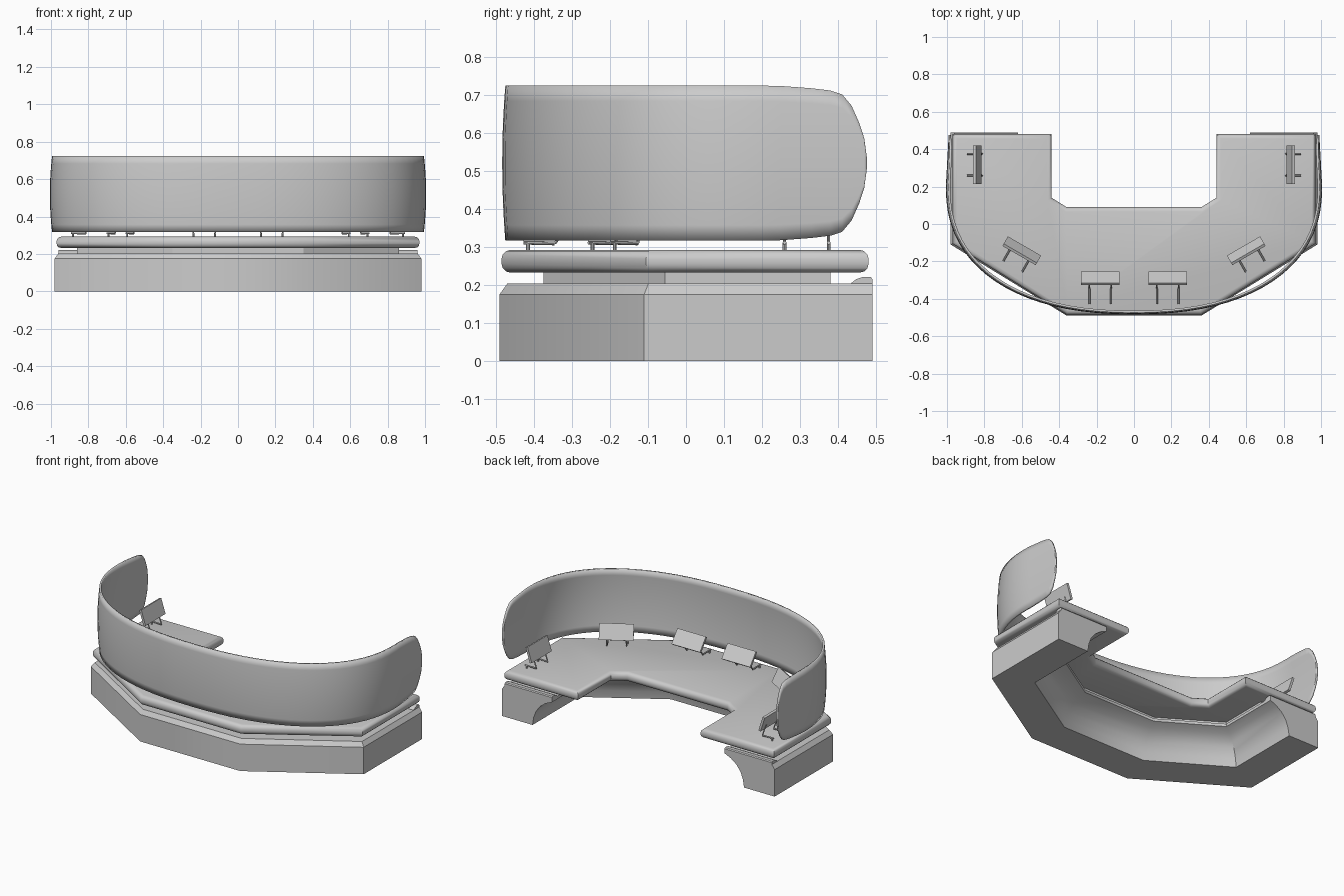
import bpy, bmesh, math
from mathutils import Vector, Matrix

if "Cube" in bpy.data.objects:
    bpy.data.objects.remove(bpy.data.objects["Cube"])

OUTER = [(-.98, .49), (-.98, -.11), (-.36, -.49), (.36, -.49), (.98, -.11), (.98, .49)]


def finish(bm, name, smooth=None):
    bmesh.ops.recalc_face_normals(bm, faces=bm.faces)
    me = bpy.data.meshes.new(name)
    bm.to_mesh(me)
    bm.free()
    ob = bpy.data.objects.new(name, me)
    bpy.context.collection.objects.link(ob)
    if smooth:
        bpy.ops.object.select_all(action='DESELECT')
        ob.select_set(True)
        bpy.context.view_layer.objects.active = ob
        bpy.ops.object.shade_smooth_by_angle(angle=math.radians(smooth))
    return ob


def offset(path, d):
    """Move an open path inward (to its left) by d with mitred corners."""
    pts = [Vector(p) for p in path]
    dirs = [(b - a).normalized() for a, b in zip(pts, pts[1:])]
    nrm = [Vector((-v.y, v.x)) for v in dirs]
    out = []
    for i, p in enumerate(pts):
        a, b = nrm[max(i - 1, 0)], nrm[min(i, len(nrm) - 1)]
        m = (a + b).normalized()
        out.append(p + m * (d / m.dot(a)))
    return out


def sweep(name, path, profile, smooth=None):
    """Sweep a closed (inset, height) profile along the path."""
    bm = bmesh.new()
    rails = [[bm.verts.new((p.x, p.y, z)) for p in offset(path, d)] for d, z in profile]
    n = len(rails)
    for i in range(n):
        a, b = rails[i], rails[(i + 1) % n]
        for k in range(len(path) - 1):
            bm.faces.new((a[k], a[k + 1], b[k + 1], b[k]))
    bm.faces.new([r[0] for r in rails])
    bm.faces.new([r[-1] for r in rails])
    return finish(bm, name, smooth)


def prism(name, pts, vec, bevel=0, smooth=None):
    """Extrude a polygon along vec, optionally rounding the rims."""
    bm = bmesh.new()
    f = bm.faces.new([bm.verts.new(p) for p in pts])
    r = bmesh.ops.extrude_face_region(bm, geom=[f])
    bmesh.ops.translate(bm, vec=vec, verts=[v for v in r['geom'] if isinstance(v, bmesh.types.BMVert)])
    if bevel:
        v = Vector(vec).normalized()
        rims = [e for e in bm.edges
                if abs((e.verts[0].co - e.verts[1].co).normalized().dot(v)) < .5]
        bmesh.ops.bevel(bm, geom=rims, offset=bevel, segments=3, profile=.5, affect='EDGES')
    return finish(bm, name, smooth)


# base with chamfered outer top and coved inner side
sweep("base", OUTER, [(0, 0), (0, .175), (.02, .203), (.36, .203), (.36, .185), (.315, .165),
                      (.275, .135), (.245, .095), (.228, .05), (.22, 0)], 35)

# raised lip at each arm end
for s in (-1, 1):
    prism("end_lip", [(s * .62, y, z) for y, z in
                      [(.425, .19), (.432, .203), (.447, .215), (.465, .221), (.485, .221), (.49, .215), (.49, .19)]],
          (s * .34, 0, 0), smooth=35)

# recessed plinth between base and counter
plinth = [(-.86, .38), (-.86, -.055), (-.35, -.375), (.35, -.375), (.86, -.055), (.86, .38)]
sweep("plinth", plinth, [(0, .2), (0, .235), (.22, .235), (.22, .2)])

# counter top with rounded rim
half = [(.36, .09), (.44, .14), (.44, .48), (.97, .48), (.97, -.105), (.36, -.485)]
outline = half + [(-x, y) for x, y in reversed(half)]
prism("counter_top", [(x, y, .232) for x, y in outline], (0, 0, .06), .024, 50)


# curved screen wall with rounded ends
def wall_column(x, y, h):
    col = []
    for i in range(11):
        dz = h * (i / 5 - 1)
        k = 1 - .012 * (dz / .203) ** 2
        col.append((x * k, .2 + (y - .2) * (k if y < .2 else 1), .52 + dz))
    return col


ends = [(.475, .012), (.468, .065), (.455, .105), (.435, .15), (.41, .18), (.38, .19), (.33, .196), (.25, .202)]
right = [wall_column(.985 + .012 * (.475 - y) / .22, y, h) for y, h in ends]
N = 40
arc = []
for i in range(N + 1):
    t = math.pi * i / N
    c, s = math.cos(t), max(math.sin(t), 0)
    arc.append(wall_column(math.copysign(abs(c) ** (2 / 2.3), c), .2 - .677 * s ** (2 / 2.3), .203))
left = [[(-x, y, z) for x, y, z in col] for col in reversed(right)]
bm = bmesh.new()
cols = [[bm.verts.new(p) for p in col] for col in right + arc + left]
for a, b in zip(cols, cols[1:]):
    for i in range(10):
        bm.faces.new((a[i], b[i], b[i + 1], a[i + 1]))
wall = finish(bm, "curved_wall", 40)
mod = wall.modifiers.new("thickness", 'SOLIDIFY')
mod.thickness = .012
mod.offset = 0


def box(bm, size, mat):
    bmesh.ops.create_cube(bm, size=1, matrix=mat @ Matrix.Diagonal((*size, 1)))


def rod(bm, a, b, r, mat):
    a, b = Vector(a), Vector(b)
    q = (b - a).to_track_quat('Z', 'Y').to_matrix().to_4x4()
    bmesh.ops.create_cone(bm, cap_ends=True, segments=8, radius1=r, radius2=r, depth=(b - a).length,
                          matrix=mat @ Matrix.Translation((a + b) / 2) @ q)


# tablet displays: local -y points outward, tilted back, on two bent legs
def display(x, y, turn, tilt, reach):
    place = Matrix.Translation((x, y, 0)) @ Matrix.Rotation(math.radians(turn), 4, 'Z')
    t = math.radians(tilt)
    bm = bmesh.new()
    box(bm, (.205, .015, .1), place @ Matrix.Translation((0, 0, .405)) @ Matrix.Rotation(t, 4, 'X'))
    finish(bm, "display_panel")
    bm = bmesh.new()
    low = Vector((0, .02 * math.sin(t) - .008, .405 - .02 * math.cos(t)))
    for s in (-.058, .058):
        foot = Vector((s, -reach, .288))
        knee = Vector((s, -reach, .311))
        mid = Vector((s, -reach + .07, .309))
        rod(bm, foot, knee, .005, place)
        rod(bm, knee + Vector((0, -.012, 0)), mid, .005, place)
        rod(bm, mid, low + Vector((s, 0, 0)), .004, place)
    finish(bm, "display_legs", 40)


for s in (-1, 1):
    display(s * .18, -.29, 0, 38, .125)
    display(s * .6, -.143, s * 30, 27, .085)
    display(s * .837, .317, s * 90, 18, .045)
